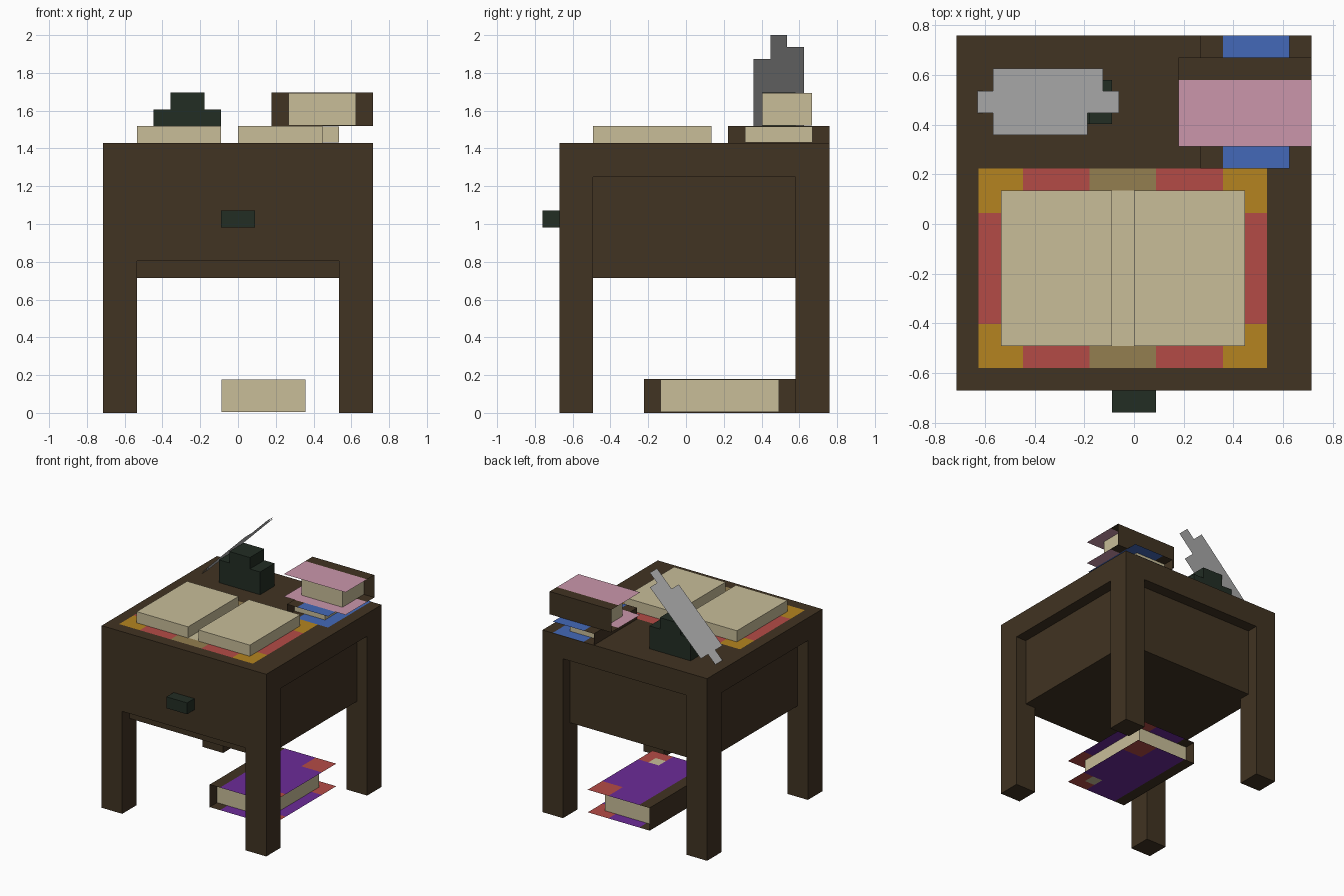
import bpy
import bmesh

if "Cube" in bpy.data.objects:
    bpy.data.objects.remove(bpy.data.objects["Cube"], do_unlink=True)

U = 2 / 22.4      # one modelling unit
EPS = 0.02        # small lift that separates sheets lying on solids


def material(name, rgb):
    lin = [((c / 255 + 0.055) / 1.055) ** 2.4 for c in rgb] + [1]
    m = bpy.data.materials.new(name)
    m.diffuse_color = lin
    m.use_nodes = True
    bsdf = m.node_tree.nodes["Principled BSDF"]
    bsdf.inputs["Base Color"].default_value = lin
    bsdf.inputs["Roughness"].default_value = 0.9
    return m


WOOD = material("dark wood", (65, 51, 34))
INK = material("green black", (34, 45, 36))
PAGE = material("cream paper", (200, 189, 153))
GOLD = material("gold", (181, 132, 32))
RED = material("red", (180, 75, 70))
OLIVE = material("olive tan", (147, 126, 80))
PURPLE = material("purple", (108, 43, 152))
PINK = material("pink", (203, 150, 171))
BLUE = material("blue", (68, 105, 184))
GREY = material("feather grey", (184, 184, 184))


def finish(name, bm, mats):
    me = bpy.data.meshes.new(name)
    bm.to_mesh(me)
    bm.free()
    for m in mats:
        me.materials.append(m)
    ob = bpy.data.objects.new(name, me)
    bpy.context.collection.objects.link(ob)
    return ob


def box(name, x, y, z, mat):
    """Solid box from three (low, high) ranges in units."""
    bm = bmesh.new()
    bmesh.ops.create_cube(bm, size=1)
    for v in bm.verts:
        v.co = [U * ((a + b) / 2 + c * (b - a)) for (a, b), c in zip((x, y, z), v.co)]
    return finish(name, bm, [mat])


def sheet(name, xs, ys, place, rule):
    """Flat grid of cells; rule(x, y) gives each cell's material or None."""
    bm = bmesh.new()
    mats = []
    grid = [[bm.verts.new([U * c for c in place(x, y)]) for y in ys] for x in xs]
    for i in range(len(xs) - 1):
        for j in range(len(ys) - 1):
            m = rule((xs[i] + xs[i + 1]) / 2, (ys[j] + ys[j + 1]) / 2)
            if m is None:
                continue
            if m not in mats:
                mats.append(m)
            f = bm.faces.new((grid[i][j], grid[i + 1][j], grid[i + 1][j + 1], grid[i][j + 1]))
            f.material_index = mats.index(m)
    bmesh.ops.delete(bm, geom=[v for v in bm.verts if not v.link_faces], context='VERTS')
    return finish(name, bm, mats)


def book(name, xs, ys, z, pages_x, pages_y, rule, spine_on_back=False):
    """Two thin covers, a thin spine and a page block."""
    lo, hi = z
    for part, h in (("bottom_cover", lo + EPS), ("top_cover", hi)):
        sheet(f"{name}_{part}", xs, ys, lambda x, y: (x, y, h), rule)
    if spine_on_back:
        sheet(name + "_spine", (xs[0], xs[-1]), z, lambda x, t: (x, ys[-1], t), lambda x, t: WOOD)
    else:
        sheet(name + "_spine", (ys[0], ys[-1]), z, lambda y, t: (xs[0], y, t), lambda y, t: WOOD)
    # page block stops just short of covers and spine
    px = pages_x if spine_on_back else (pages_x[0] + EPS, pages_x[1])
    py = (pages_y[0], pages_y[1] - EPS) if spine_on_back else pages_y
    box(name + "_pages", px, py, (lo + 2 * EPS, hi - EPS), PAGE)


# Desk
box("desk_top", (-8, 8), (-7.5, 8.5), (14, 16), WOOD)
box("desk_body", (-7, 7), (-6.5, 7.5), (8, 14), WOOD)
box("drawer_front", (-6, 6), (-7.5, -6.5), (9, 14), WOOD)
box("drawer_knob", (-1, 1), (-8.5, -7.5), (11, 12), INK)
for side, x in (("right", -8), ("left", 6)):
    for end, y in (("front", -7.5), ("back", 6.5)):
        box(f"{end}_{side}_leg", (x, x + 2), (y, y + 2), (0, 14), WOOD)


# Open book lying on its ornate cover
def ornate(x, y):
    side = x < -5 or x > 4
    edge = y < -4.5 or y > 0.5
    if side and edge:
        return GOLD
    return OLIVE if -2 < x < 1 else RED


sheet("open_book_cover", (-7, -5, -2, 1, 4, 6), (-6.5, -4.5, 0.5, 2.5),
      lambda x, y: (x, y, 16 + EPS), ornate)
sheet("open_book_fold", (-1, 0), (-5.5, 1.5), lambda x, y: (x, y, 16 + 2 * EPS),
      lambda x, y: PAGE)
for side, x in (("right", -6), ("left", 0)):
    box(f"open_book_{side}_pages", (x, x + 5), (-5.5, 1.5), (16, 17), PAGE)


# Closed books
def purple_cover(x, y):
    if x < 0:
        return WOOD
    if 3 < x < 4 and -1.5 < y < -0.5:
        return PAGE
    return RED if x > 3 and (y < -0.5 or y > 4.5) else PURPLE


book("purple_book", (-1, 0, 3, 4, 5), (-2.5, -1.5, -0.5, 4.5, 6.5), (0, 2),
     (-1, 4), (-1.5, 5.5), purple_cover)
book("blue_book", (3, 4, 7), (2.5, 8.5), (16, 17), (3, 6), (3.5, 7.5),
     lambda x, y: WOOD if x < 4 else BLUE)
book("pink_book", (2, 8), (3.5, 6.5, 7.5), (17, 19), (3, 7), (4.5, 7.5),
     lambda x, y: WOOD if y > 6.5 else PINK, spine_on_back=True)

# Ink pot
box("ink_pot_base", (-5, -1), (4.5, 6.5), (16, 18), INK)
box("ink_pot_neck", (-4, -2), (4.5, 6.5), (18, 19), INK)


# Quill, a thin stepped feather leaning at 45 degrees
def feather(s, y):
    if 5 < y < 6:
        return GREY
    if s < 1 or s > 8 or (s > 7 and y < 5):
        return None
    return GREY


C = 0.5 ** 0.5
sheet("quill", (0, 1, 7, 8, 9), (4, 5, 6, 7),
      lambda s, y: (-7.05 + s * C, y, 16.03 + s * C), feather)
